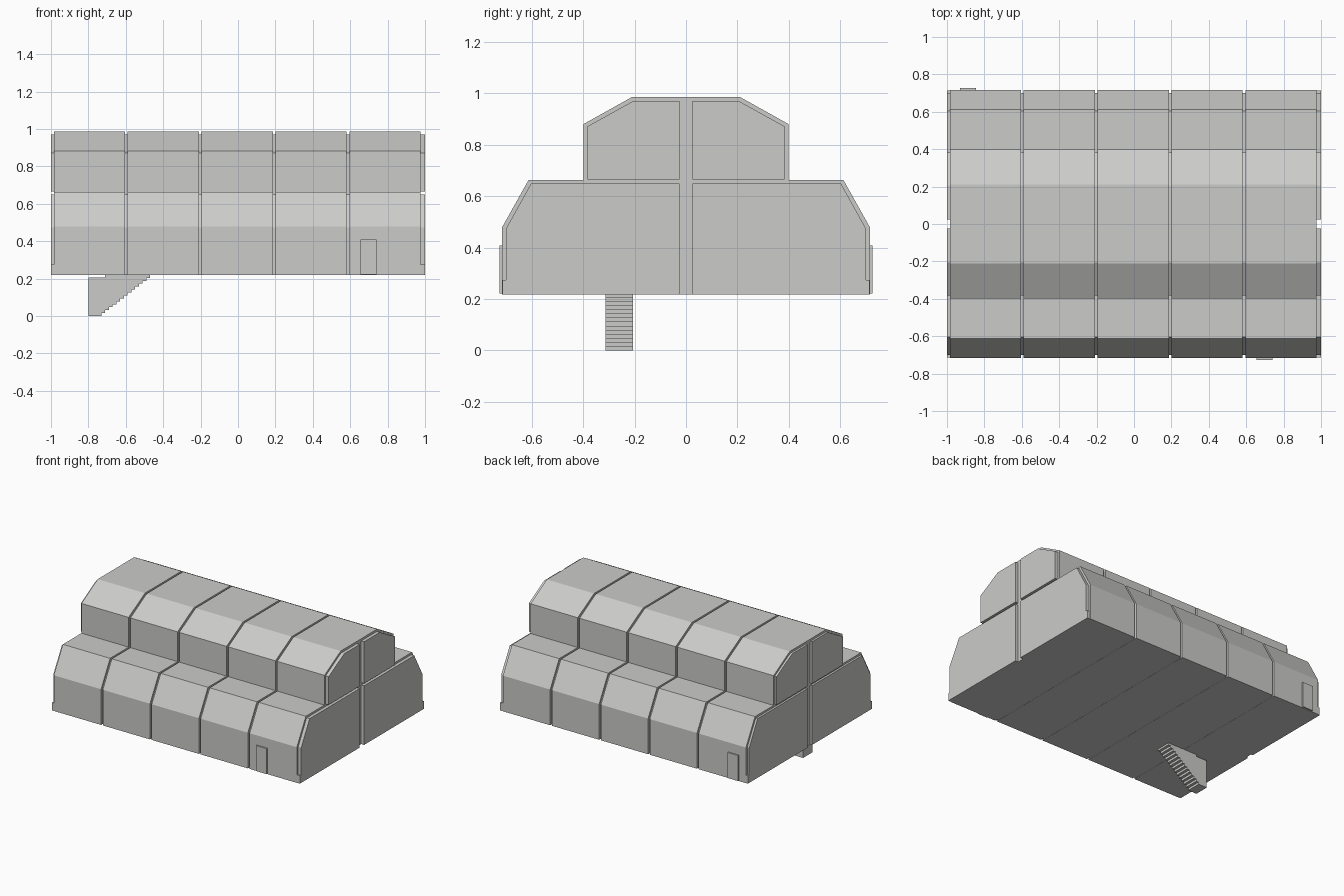
import bpy, bmesh

if "Cube" in bpy.data.objects:
    bpy.data.objects.remove(bpy.data.objects["Cube"])

grey = bpy.data.materials.new("light grey")
grey.diffuse_color = (0.6, 0.6, 0.59, 1)
grey.use_nodes = True
grey.node_tree.nodes["Principled BSDF"].inputs["Base Color"].default_value = grey.diffuse_color


def extrude(name, outline, axis, a, b):
    """Solid from a 2D outline: axis 'x' takes (y, z) points, axis 'y' takes (x, z)."""
    bm = bmesh.new()

    def place(p, t):
        return (t, p[0], p[1]) if axis == 'x' else (p[0], t, p[1])
    lo = [bm.verts.new(place(p, a)) for p in outline]
    hi = [bm.verts.new(place(p, b)) for p in outline]
    bm.faces.new(lo)
    bm.faces.new(hi[::-1])
    n = len(outline)
    for i in range(n):
        j = (i + 1) % n
        bm.faces.new((lo[j], lo[i], hi[i], hi[j]))
    bmesh.ops.recalc_face_normals(bm, faces=bm.faces)
    me = bpy.data.meshes.new(name)
    bm.to_mesh(me)
    bm.free()
    me.materials.append(grey)
    ob = bpy.data.objects.new(name, me)
    bpy.context.collection.objects.link(ob)
    return ob


def box(name, x0, x1, y0, y1, z0, z1):
    return extrude(name, [(x0, z0), (x1, z0), (x1, z1), (x0, z1)], 'y', y0, y1)


def mirrored(half):
    return half + [(-y, z) for y, z in reversed(half)]


BASE = 0.218

# Five stepped hull modules separated by narrow gaps
hull = mirrored([(0.716, BASE), (0.716, 0.478), (0.612, 0.664),
                 (0.398, 0.664), (0.398, 0.881), (0.21, 0.986)])
for i in range(5):
    x = -0.985 + 0.395 * i
    extrude("hull_module", hull, 'x', x, x + 0.381)

# Recessed core seen inside the gaps
core = mirrored([(0.70, BASE + 0.001), (0.70, 0.474), (0.603, 0.649),
                 (0.383, 0.649), (0.383, 0.872), (0.206, 0.970)])
extrude("core", core, 'x', -0.98, 0.972)

# End panels, split by an upright and a level groove
lower = [(0.025, BASE), (0.70, BASE), (0.70, 0.474), (0.603, 0.649), (0.025, 0.649)]
upper = [(0.025, 0.666), (0.383, 0.666), (0.383, 0.872), (0.206, 0.970), (0.025, 0.970)]
for a, b in ((-1.0, -0.98), (0.972, 1.0)):
    for s in (-1, 1):
        extrude("lower_end_panel", [(s * y, z) for y, z in lower], 'x', a, b)
        extrude("upper_end_panel", [(s * y, z) for y, z in upper], 'x', a, b)
        # Short corner post at the foot of the end wall
        y0, y1 = sorted((s * 0.698, s * 0.714))
        box("corner_post", a, b, y0, y1, BASE, 0.275)

# Doors on the front and back walls
box("front_door", 0.655, 0.74, -0.726, -0.71, 0.222, 0.408)
box("back_door", -0.93, -0.845, 0.71, 0.726, 0.222, 0.408)

# Stair block hanging below the floor, stepped on its slanted side
steps = 14
stair = [(-0.71, 0.22), (-0.71, 0.205), (-0.80, 0.205), (-0.80, 0.0)]
dx, dz = 0.26 / (steps - 1), 0.22 / steps
for i in range(steps):
    x = -0.73 + dx * i
    stair += [(x, dz * i), (x, dz * (i + 1))]
extrude("stairs", stair, 'y', -0.313, -0.207)
